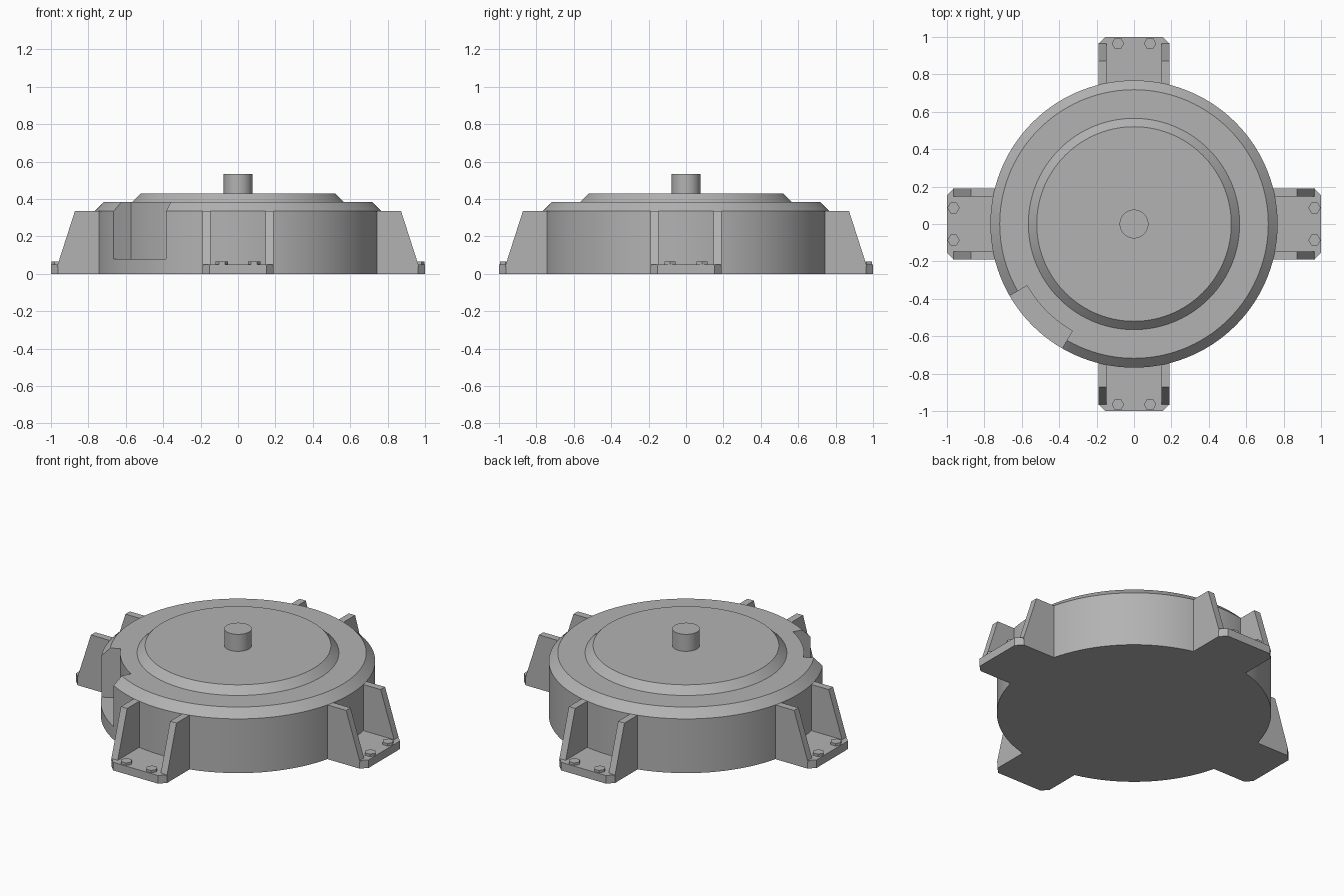
import bpy, bmesh
from math import cos, sin, pi, radians
from mathutils import Matrix, Vector

if "Cube" in bpy.data.objects:
    bpy.data.objects.remove(bpy.data.objects["Cube"], do_unlink=True)

GREY = (0.45, 0.45, 0.45, 1)
metal = bpy.data.materials.new("plain grey metal")
metal.use_nodes = True
metal.diffuse_color = GREY
metal.node_tree.nodes["Principled BSDF"].inputs["Base Color"].default_value = GREY


def finish(name, bm):
    bmesh.ops.recalc_face_normals(bm, faces=bm.faces[:])
    mesh = bpy.data.meshes.new(name)
    bm.to_mesh(mesh)
    bm.free()
    mesh.materials.append(metal)
    obj = bpy.data.objects.new(name, mesh)
    bpy.context.collection.objects.link(obj)
    return obj


def select(obj):
    bpy.ops.object.select_all(action='DESELECT')
    obj.select_set(True)
    bpy.context.view_layer.objects.active = obj


def prism(name, outline, low, high, turn=None):
    """Extrude a flat outline from low to high along local z, then turn it."""
    bm = bmesh.new()
    base = bm.faces.new([bm.verts.new((u, v, low)) for u, v in outline])
    top = bmesh.ops.extrude_face_region(bm, geom=[base])["geom"]
    bmesh.ops.translate(bm, vec=(0, 0, high - low),
                        verts=[g for g in top if isinstance(g, bmesh.types.BMVert)])
    if turn:
        bm.transform(turn)
    return finish(name, bm)


def lathe(name, profile, steps):
    bm = bmesh.new()
    verts = [bm.verts.new((r, 0, z)) for r, z in profile]
    edges = [bm.edges.new(pair) for pair in zip(verts, verts[1:])]
    bmesh.ops.spin(bm, geom=verts + edges, angle=2 * pi, steps=steps,
                   axis=(0, 0, 1), cent=(0, 0, 0))
    bmesh.ops.remove_doubles(bm, verts=bm.verts[:], dist=1e-4)
    # close the open rims with flat discs
    bmesh.ops.holes_fill(bm, edges=[e for e in bm.edges if e.is_boundary])
    return finish(name, bm)


def arc(radius, start, end, steps=16):
    angles = [radians(start + (end - start) * i / steps) for i in range(steps + 1)]
    return [(radius * cos(a), radius * sin(a)) for a in angles]


# round housing with bevelled rim and raised cover
R = 0.768
housing = lathe("housing", [(R, 0), (R, 0.335), (0.718, 0.385), (0.565, 0.385),
                            (0.52, 0.43)], 120)

# recess cut into the rim
cutter = prism("recess_cutter", arc(0.66, 210, 240) + arc(0.9, 240, 210), 0.08, 0.5)
cutter.hide_render = True
cut = housing.modifiers.new("recess", 'BOOLEAN')
cut.operation = 'DIFFERENCE'
cut.solver = 'EXACT'
cut.object = cutter
select(housing)
bpy.ops.object.modifier_apply(modifier=cut.name)
bpy.data.objects.remove(cutter, do_unlink=True)

# central shaft
shaft = lathe("shaft", [(0.077, 0.42), (0.077, 0.535)], 48)

for obj in (housing, shaft):
    select(obj)
    bpy.ops.object.shade_smooth_by_angle(angle=radians(25))

# four mounting feet, each with two gussets and two hexagonal bolts
W, INNER, C = 0.19, 0.735, 0.037
plate = [(INNER, -W), (1 - C, -W), (1, C - W), (1, W - C), (1 - C, W), (INNER, W)]
gusset = [(INNER, 0.04), (0.967, 0.04), (0.872, 0.335), (INNER, 0.335)]
upright = Matrix.Rotation(pi / 2, 4, 'X')

for k, side in enumerate(("left", "back", "right", "front")):
    turn = Matrix.Rotation(k * pi / 2, 4, 'Z')
    prism(f"{side}_foot_plate", plate, 0, 0.05, turn)
    for s, low in ((1, 0.147), (2, -W)):
        prism(f"{side}_gusset_{s}", gusset, low, low + W - 0.147, turn @ upright)
    for s, offset in ((1, 0.086), (2, -0.086)):
        centre = turn @ Vector((0.965, offset, 0))
        prism(f"{side}_bolt_{s}", arc(0.033, 0, 300, 5), 0.045, 0.065,
              Matrix.Translation(centre))
